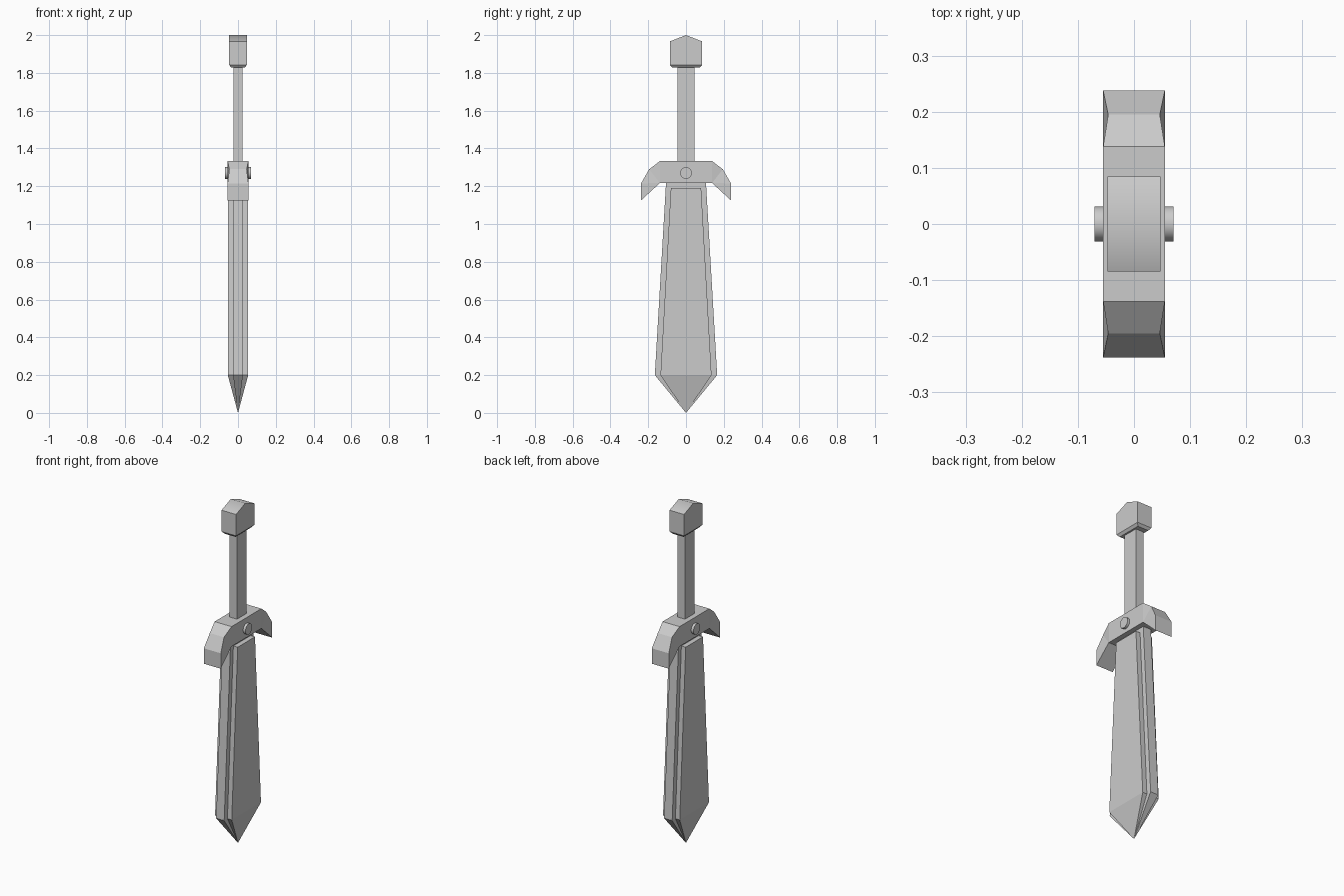
import bpy
import bmesh
import math
from mathutils import Matrix

cube = bpy.data.objects.get("Cube")
if cube:
    bpy.data.objects.remove(cube, do_unlink=True)

steel = bpy.data.materials.new("grey_steel")
steel.use_nodes = True
grey = (0.6, 0.6, 0.6, 1.0)
steel.diffuse_color = grey
steel.node_tree.nodes["Principled BSDF"].inputs["Base Color"].default_value = grey


def finish(name, bm):
    bmesh.ops.recalc_face_normals(bm, faces=bm.faces)
    mesh = bpy.data.meshes.new(name)
    bm.to_mesh(mesh)
    bm.free()
    mesh.materials.append(steel)
    obj = bpy.data.objects.new(name, mesh)
    bpy.context.collection.objects.link(obj)
    return obj


def block(bm, half_x, half_y, z0, z1, inset=0.0):
    """Box between two heights; the lower end may be drawn in."""
    rings = []
    for z, d in ((z0, inset), (z1, 0.0)):
        rings.append([bm.verts.new((sx * (half_x - d), sy * (half_y - d), z))
                      for sx, sy in ((-1, -1), (1, -1), (1, 1), (-1, 1))])
    low, high = rings
    bm.faces.new(low)
    for i in range(4):
        j = (i + 1) % 4
        bm.faces.new((low[i], low[j], high[j], high[i]))
    return high


def blade_layer(name, half_x, top_y, top_z, wide_y, wide_z):
    """Flat tapered slab that closes to a single point at the bottom."""
    bm = bmesh.new()
    rings = [[bm.verts.new((sx * half_x, sy * y, z))
              for sx, sy in ((-1, -1), (1, -1), (1, 1), (-1, 1))]
             for y, z in ((top_y, top_z), (wide_y, wide_z))]
    tip = bm.verts.new((0, 0, 0))
    top, wide = rings
    bm.faces.new(top)
    for i in range(4):
        j = (i + 1) % 4
        bm.faces.new((top[i], top[j], wide[j], wide[i]))
        bm.faces.new((wide[i], wide[j], tip))
    return finish(name, bm)


# Blade: wide thin core with narrower raised faces on both sides
blade_layer("blade_core", 0.026, 0.105, 1.23, 0.165, 0.2)
blade_layer("blade_raised_faces", 0.054, 0.08, 1.19, 0.135, 0.2)

# Crossguard: half outline (y, z, half thickness), mirrored across y
half = [(0.138, 1.333, 0.055), (0.195, 1.29, 0.046),
        (0.238, 1.215, 0.055), (0.238, 1.125, 0.055), (0.138, 1.217, 0.055)]
bm = bmesh.new()
sides = {}
for s in (-1, 1):
    for f in (-1, 1):
        sides[s, f] = [bm.verts.new((f * t, s * y, z)) for y, z, t in half]
    back, front = sides[s, -1], sides[s, 1]
    for i in range(4):
        bm.faces.new((back[i], back[i + 1], front[i + 1], front[i]))
    for vs in (back, front):
        for i in range(3):
            bm.faces.new((vs[4], vs[i], vs[i + 1]))
for f in (-1, 1):
    a, b = sides[-1, f], sides[1, f]
    bm.faces.new((a[0], b[0], b[4], a[4]))
for k in (0, 4):
    bm.faces.new((sides[-1, -1][k], sides[1, -1][k], sides[1, 1][k], sides[-1, 1][k]))
finish("crossguard", bm)

# Round pin through the crossguard
bm = bmesh.new()
bmesh.ops.create_cone(bm, cap_ends=True, segments=32, radius1=0.031, radius2=0.031,
                      depth=0.14,
                      matrix=Matrix.Translation((0, 0, 1.27))
                      @ Matrix.Rotation(math.pi / 2, 4, "Y"))
for face in bm.faces:
    face.smooth = len(face.verts) == 4
finish("guard_pin", bm)

# Grip
bm = bmesh.new()
bm.faces.new(block(bm, 0.025, 0.045, 1.32, 1.85))
finish("grip", bm)

# Pommel: chamfered underside, block body and softly shaded ridge
bm = bmesh.new()
block(bm, 0.047, 0.085, 1.828, 1.842, 0.012)
body = block(bm, 0.047, 0.085, 1.842, 1.967)
ridge = [bm.verts.new((x, 0, 2.0)) for x in (-0.047, 0.047)]
for a, b in ((body[0], body[1]), (body[3], body[2])):
    bm.faces.new((a, b, ridge[1], ridge[0])).smooth = True
bm.faces.new((body[0], body[3], ridge[0]))
bm.faces.new((body[1], body[2], ridge[1]))
bmesh.ops.remove_doubles(bm, verts=bm.verts, dist=0.0001)
inner = [f for f in bm.faces if all(abs(v.co.z - 1.842) < 0.001 for v in f.verts)]
bmesh.ops.delete(bm, geom=inner, context="FACES_ONLY")
finish("pommel", bm)
